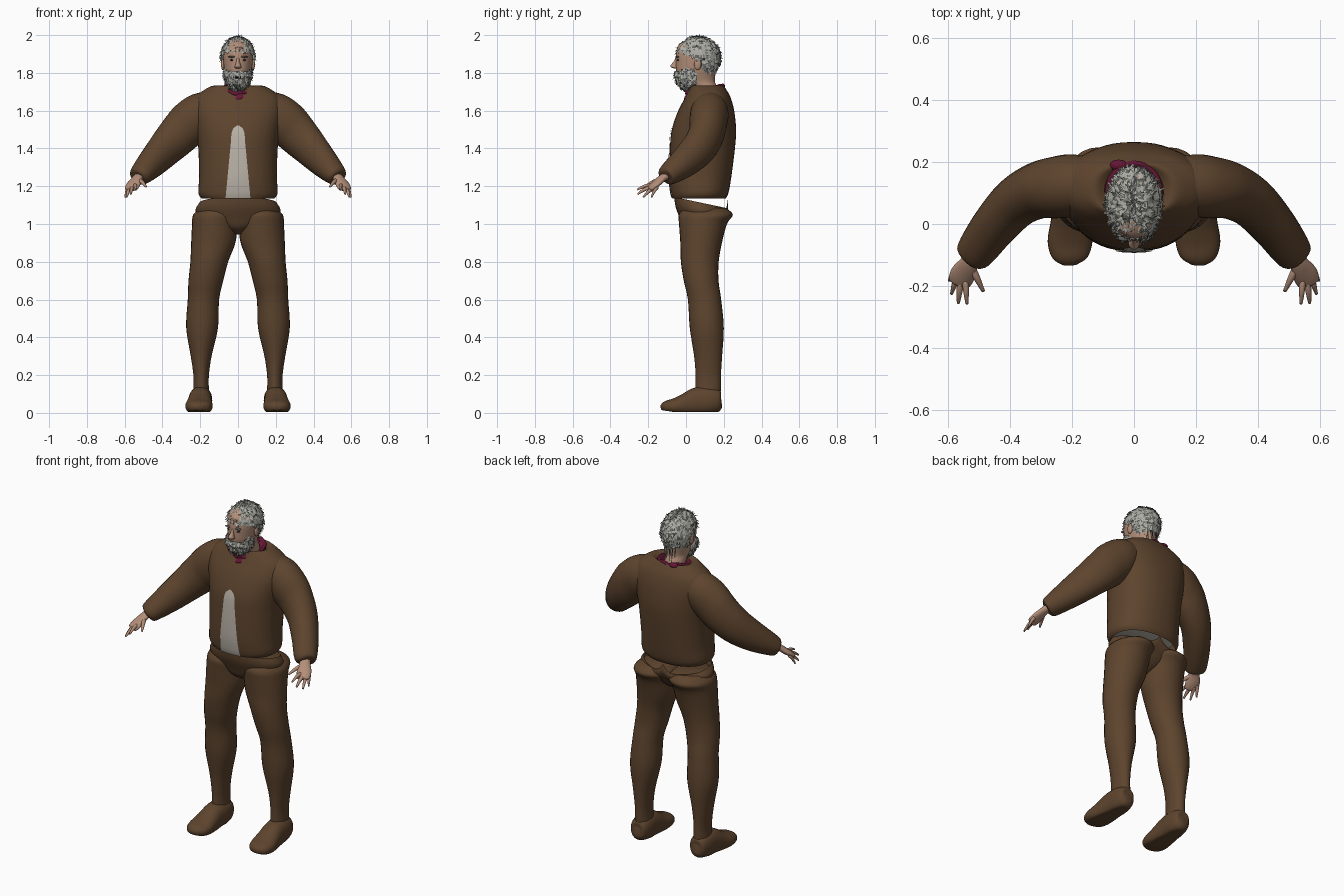
import bpy, bmesh, math, random
from mathutils import Vector
from mathutils.bvhtree import BVHTree

if "Cube" in bpy.data.objects:
    bpy.data.objects.remove(bpy.data.objects["Cube"])

random.seed(4)


def material(name, rgb):
    m = bpy.data.materials.new(name)
    m.diffuse_color = (*rgb, 1)
    m.use_nodes = True
    m.node_tree.nodes["Principled BSDF"].inputs["Base Color"].default_value = m.diffuse_color
    return m


BROWN = material("brown_cloth", (0.11, 0.058, 0.027))
SKIN = material("skin", (0.45, 0.27, 0.19))
SHIRT = material("pale_shirt", (0.5, 0.46, 0.40))
SCARF = material("crimson_scarf", (0.13, 0.008, 0.035))
GREY = material("grey_hair", (0.42, 0.42, 0.38))
DARK = material("dark_grey_hair", (0.13, 0.13, 0.12))
EYE = material("dark_eye", (0.03, 0.02, 0.015))


def finish(name, bm, mats, smooth=True):
    bmesh.ops.recalc_face_normals(bm, faces=bm.faces)
    me = bpy.data.meshes.new(name)
    bm.to_mesh(me)
    bm.free()
    ob = bpy.data.objects.new(name, me)
    bpy.context.collection.objects.link(ob)
    for m in mats:
        me.materials.append(m)
    for p in me.polygons:
        p.use_smooth = smooth
    return ob


def spline(rows, sub):
    """Catmull-Rom interpolation of rows of numbers."""
    out = []
    for i in range(len(rows) - 1):
        p = [rows[max(i - 1, 0)], rows[i], rows[i + 1], rows[min(i + 2, len(rows) - 1)]]
        for k in range(sub):
            t = k / sub
            out.append([0.5 * (2 * b + (c - a) * t + (2 * a - 5 * b + 4 * c - d) * t * t
                               + (3 * b - a - 3 * c + d) * t ** 3) for a, b, c, d in zip(*p)])
    return out + [list(rows[-1])]


def loft(name, rows, mat, tube=False, power=2.0, n=28, sub=4, caps=(True, True), warp=None):
    """Rows are x, y, z, half width, half depth; a tube's rings turn with its path."""
    rows = spline(rows, sub)
    bm = bmesh.new()
    rings = []
    for i, (x, y, z, a, b) in enumerate(rows):
        u, v = Vector((1, 0, 0)), Vector((0, 1, 0))
        if tube:
            t = Vector(rows[min(i + 1, len(rows) - 1)][:3]) - Vector(rows[max(i - 1, 0)][:3])
            u = t.cross(Vector((0, 0, 1))).normalized()
            v = u.cross(t).normalized()
        ring = []
        for k in range(n):
            c, s = math.cos(math.tau * k / n), math.sin(math.tau * k / n)
            c = math.copysign(abs(c) ** (2 / power), c)
            s = math.copysign(abs(s) ** (2 / power), s)
            co = Vector((x, y, z)) + u * (max(a, .001) * c) + v * (max(b, .001) * s)
            ring.append(bm.verts.new(warp(co) if warp else co))
        rings.append(ring)
    for r, q in zip(rings, rings[1:]):
        for k in range(n):
            bm.faces.new((r[k], r[(k + 1) % n], q[(k + 1) % n], q[k]))
    for use, ring in zip(caps, (rings[0], rings[-1])):
        if use:
            bm.faces.new(ring)
    return finish(name, bm, [mat])


def ellipsoid(name, loc, r, mat, seg=16):
    bm = bmesh.new()
    bmesh.ops.create_uvsphere(bm, u_segments=seg, v_segments=seg // 2, radius=1)
    for v in bm.verts:
        v.co = Vector(loc) + Vector([a * b for a, b in zip(v.co, r)])
    return finish(name, bm, [mat])


# jacket, open at the hem and collar
jacket = loft("jacket", [
    (0, .07, 1.135, .192, .14), (0, .073, 1.165, .21, .152), (0, .076, 1.25, .206, .164),
    (0, .087, 1.4, .21, .172), (0, .095, 1.5, .222, .17), (0, .107, 1.6, .24, .148),
    (0, .116, 1.67, .225, .12), (0, .115, 1.712, .175, .098), (0, .112, 1.732, .13, .085),
    (0, .11, 1.715, .095, .07)], BROWN, power=2.25, n=48, caps=(False, False))
ellipsoid("shirt_inside", (0, .075, 1.19), (.19, .14, .03), SHIRT, 24)

# shirt panel showing through the jacket front
me = jacket.data
tree = BVHTree.FromPolygons([v.co for v in me.vertices], [p.vertices[:] for p in me.polygons])
bm = bmesh.new()
rows = []
for i in range(25):
    t = i / 24
    w = (.066 - .028 * min(1, t * 1.3)) * math.sqrt(max(.02, 1 - t ** 14))
    row = []
    for j in range(9):
        x, z = w * (j / 4 - 1), 1.137 + .385 * t
        hit = tree.ray_cast(Vector((x, -1, z)), Vector((0, 1, 0)))[0]
        row.append(bm.verts.new((x, hit.y - .005, z)))
    rows.append(row)
for a, b in zip(rows, rows[1:]):
    for j in range(8):
        bm.faces.new((a[j], a[j + 1], b[j + 1], b[j]))
finish("shirt_panel", bm, [SHIRT])


# trousers seat: waist drops toward the back with a raised centre seam
def waist(co):
    f = max(0, (co.z - 1.03) / .11)
    co.z -= f * .21 * (co.y + .05)
    if co.y > .1:
        co.z += f * .045 * math.exp(-(co.x / .025) ** 2)
    return co


loft("trouser_seat", [(0, .07, .945, .03, .03), (0, .075, .98, .1, .085), (0, .083, 1.03, .2, .115),
                      (0, .083, 1.09, .225, .138), (0, .078, 1.14, .203, .14)],
     BROWN, n=48, caps=(True, False), warp=waist)

for s, side in ((-1, "left"), (1, "right")):
    def flip(rows):
        return [(s * r[0], *r[1:]) for r in rows]

    # trouser leg
    loft(side + "_leg", flip([
        (.11, .1, 1.085, .085, .11), (.115, .105, 1.05, .122, .143), (.122, .09, 1.0, .121, .127),
        (.131, .08, .9, .117, .11), (.152, .073, .8, .1, .1), (.17, .08, .7, .092, .092),
        (.183, .098, .6, .083, .088), (.19, .11, .45, .084, .09), (.195, .117, .3, .055, .074),
        (.195, .118, .2, .041, .067), (.195, .118, .13, .041, .067), (.195, .118, .06, .05, .06)]), BROWN)

    # boot with flat sole
    def sole(co):
        co.z = max(co.z, .004 + max(0, -.06 - co.y) * .15)
        return co
    loft(side + "_boot", flip([
        (.197, .188, .06, .015, .02), (.197, .178, .06, .045, .055), (.197, .13, .065, .06, .072),
        (.2, .06, .06, .062, .075), (.203, 0, .045, .067, .06), (.207, -.06, .035, .072, .043),
        (.207, -.11, .032, .056, .03), (.206, -.133, .03, .02, .012)]),
        BROWN, tube=True, power=2.3, warp=sole)

    # sleeve
    loft(side + "_sleeve", flip([
        (.1, .125, 1.625, .08, .085), (.19, .125, 1.588, .1, .11), (.25, .118, 1.54, .1, .118),
        (.31, .108, 1.478, .092, .112), (.38, .07, 1.405, .083, .1), (.45, -.005, 1.33, .074, .083),
        (.505, -.08, 1.272, .065, .062), (.522, -.107, 1.255, .055, .05),
        (.527, -.113, 1.25, .03, .028)]), BROWN, tube=True)

    # hand: palm, four fingers, thumb
    loft(side + "_palm", flip([
        (.515, -.09, 1.26, .026, .022), (.532, -.125, 1.243, .03, .019), (.552, -.16, 1.212, .04, .018),
        (.565, -.19, 1.188, .036, .014), (.568, -.197, 1.183, .02, .008)]), SKIN, tube=True, n=16)
    tips = (("little", (.58, -.152, 1.195), (.598, -.183, 1.142), .008),
            ("ring", (.572, -.17, 1.19), (.59, -.226, 1.142), .009),
            ("middle", (.56, -.183, 1.195), (.568, -.256, 1.158), .0095),
            ("index", (.545, -.183, 1.205), (.54, -.258, 1.182), .009),
            ("thumb", (.53, -.13, 1.235), (.487, -.217, 1.198), .011))
    for part, a, b, r in tips:
        m = [(p + q) / 2 for p, q in zip(a, b)]
        m[2] += .006
        loft(f"{side}_{part}_finger", flip([(*a, r * 1.2, r * 1.2), (*m, r, r), (*b, r * .5, r * .5)]),
             SKIN, tube=True, n=10)

    # face details
    ellipsoid(side + "_eye", (s * .031, -.041, 1.868), (.011, .008, .005), EYE)
    ellipsoid(side + "_brow", (s * .032, -.046, 1.885), (.02, .01, .005), DARK)
    ellipsoid(side + "_ear", (s * .08, .062, 1.845), (.01, .019, .031), SKIN)

# head and neck
loft("head", [
    (0, .11, 1.64, .06, .06), (0, .1, 1.72, .058, .065), (0, .07, 1.755, .058, .083),
    (0, .054, 1.8, .07, .103), (0, .057, 1.85, .077, .111), (0, .06, 1.9, .079, .113),
    (0, .06, 1.95, .066, .098), (0, .06, 1.98, .03, .05)], SKIN)
loft("nose", [(0, -.052, 1.822, .008, .008), (0, -.06, 1.83, .018, .02), (0, -.063, 1.84, .015, .019),
              (0, -.054, 1.86, .009, .012), (0, -.048, 1.88, .007, .008)], SKIN, n=14)


# shaggy hair: a jittered shell with loose tufts
def shaggy(name, loc, r, keep, tufts):
    bm = bmesh.new()
    bmesh.ops.create_uvsphere(bm, u_segments=40, v_segments=26, radius=1)
    for v in bm.verts:
        k = random.uniform(.96, 1.03)
        v.co = Vector(loc) + Vector([a * b * k for a, b in zip(v.co, r)])
    bmesh.ops.delete(bm, geom=[f for f in bm.faces if not keep(f.calc_center_median())], context='FACES')
    bm.normal_update()
    faces = list(bm.faces)
    for f in faces:
        f.material_index = int(random.random() < .22)
    for _ in range(tufts):
        f = random.choice(faces)
        c, nrm = f.calc_center_median(), f.normal.copy()
        down = Vector((random.uniform(-.6, .6), random.uniform(-.3, .6), -1))
        down = (down - nrm * down.dot(nrm)).normalized()
        wide = nrm.cross(down) * .004
        tip = c + down * random.uniform(.012, .022) + nrm * random.uniform(.003, .009)
        card = bm.faces.new([bm.verts.new(p) for p in (c - wide, c + wide, tip + wide * .5, tip - wide * .5)])
        card.material_index = int(random.random() < .4)
    finish(name, bm, [GREY, DARK], smooth=False)


def hairline(c):
    if c.y < .03:
        return c.z > 1.912 - max(0, c.y + .03) * .5
    return c.z > max(1.79, 1.882 - (c.y - .03) * 1.1) and not (abs(c.x) > .07 and c.y < .085 and c.z < 1.87)


def beardline(c):
    mouth = abs(c.x) < .022 and 1.772 < c.z < 1.782 and c.y < 0
    return not mouth and c.y < .055 and c.z < 1.812 + max(0, c.y + .03) * .45


shaggy("hair", (0, .065, 1.88), (.092, .121, .114), hairline, 750)
shaggy("beard", (0, .02, 1.79), (.077, .083, .083), beardline, 420)
ellipsoid("mouth", (0, -.052, 1.777), (.022, .01, .004), EYE)

# loose strands at the nape
bm = bmesh.new()
for i in range(14):
    x, y = random.uniform(-.05, .05), random.uniform(.13, .175)
    bm.faces.new([bm.verts.new(p) for p in (
        (x - .004, y, 1.81), (x + .004, y, 1.81), (x + random.uniform(-.01, .01), y + .01, random.uniform(1.7, 1.75)))])
finish("nape_strands", bm, [DARK], smooth=False)


# scarf: folded ring around the neck, higher at the back
def drape(co):
    co.z += (co.y - .1) * .18 + .005 * math.sin(co.x * 90)
    return co


loft("scarf", [(0, .095, 1.665, .075, .095), (0, .097, 1.682, .092, .108), (0, .1, 1.7, .088, .1),
               (0, .1, 1.712, .095, .105), (0, .1, 1.722, .085, .095), (0, .1, 1.705, .06, .065)],
     SCARF, n=36, caps=(False, False), warp=drape)
ellipsoid("scarf_knot", (-.05, .19, 1.728), (.028, .018, .014), SCARF)
